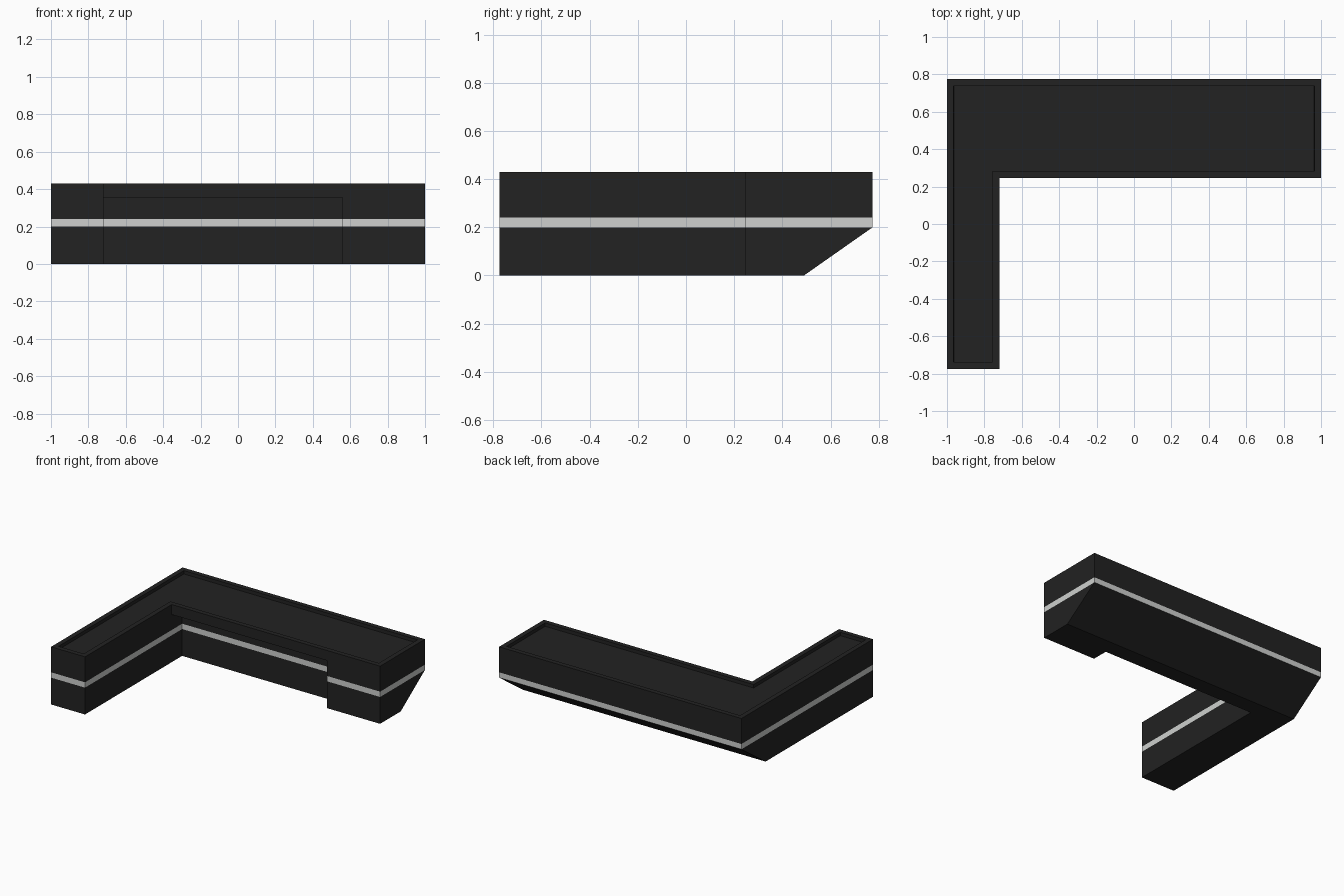
import bpy, bmesh

if "Cube" in bpy.data.objects:
    bpy.data.objects.remove(bpy.data.objects["Cube"])

W, D = 1.0, 0.775                 # half width, half depth
LEG, FRONT = -0.72, 0.247         # inner faces of the L
NICHE_X, NICHE_Y = 0.56, 0.37     # knee space end and back wall


def material(name, c):
    m = bpy.data.materials.new(name)
    m.diffuse_color = (*c, 1)
    m.use_nodes = True
    m.node_tree.nodes["Principled BSDF"].inputs["Base Color"].default_value = m.diffuse_color
    return m


black = material("charcoal black", (0.016, 0.016, 0.016))
pale = material("pale grey", (0.62, 0.63, 0.62))

# Plan outlines, counter-clockwise
top_plan = [(-W, -D), (LEG, -D), (LEG, FRONT), (W, FRONT), (W, D), (-W, D)]
base_plan = [(-W, -D), (LEG, -D), (LEG, NICHE_Y), (NICHE_X, NICHE_Y),
             (NICHE_X, FRONT), (W, FRONT), (W, D), (-W, D)]


def layer(name, plan, z0, z1, mat, bottom=False, top=False, back=D, tray=False):
    """Walls of one horizontal layer; 'back' moves the lower rear edge."""
    bm = bmesh.new()
    lo = [bm.verts.new((x, back if y == D else y, z0)) for x, y in plan]
    hi = [bm.verts.new((x, y, z1)) for x, y in plan]
    n = len(plan)
    for i in range(n):
        j = (i + 1) % n
        bm.faces.new((lo[i], lo[j], hi[j], hi[i]))
    if bottom:
        bm.faces.new(lo[::-1])
    if top:
        cap = bm.faces.new(hi)
        bm.normal_update()
        if tray:   # raised rim around a sunken worktop
            bmesh.ops.inset_region(bm, faces=[cap], thickness=0.036, use_even_offset=True)
            bmesh.ops.inset_region(bm, faces=[cap], thickness=0.0005, depth=-0.025,
                                   use_even_offset=True)
    bm.normal_update()
    me = bpy.data.meshes.new(name)
    bm.to_mesh(me)
    bm.free()
    me.materials.append(mat)
    ob = bpy.data.objects.new(name, me)
    bpy.context.collection.objects.link(ob)
    return ob


# Base with sloping rear, pale stripe, upper body and worktop
layer("base", base_plan, 0.0, 0.2, black, bottom=True, back=0.49)
layer("stripe", base_plan, 0.2, 0.24, pale)
layer("upper_body", base_plan, 0.24, 0.355, black)
layer("worktop", top_plan, 0.355, 0.43, black, top=True, tray=True)

# Underside of the worktop above the knee space
me = bpy.data.meshes.new("knee_space_ceiling")
me.from_pydata([(LEG, FRONT, 0.355), (LEG, NICHE_Y, 0.355),
                (NICHE_X, NICHE_Y, 0.355), (NICHE_X, FRONT, 0.355)], [], [(0, 1, 2, 3)])
me.materials.append(black)
bpy.context.collection.objects.link(bpy.data.objects.new("knee_space_ceiling", me))
